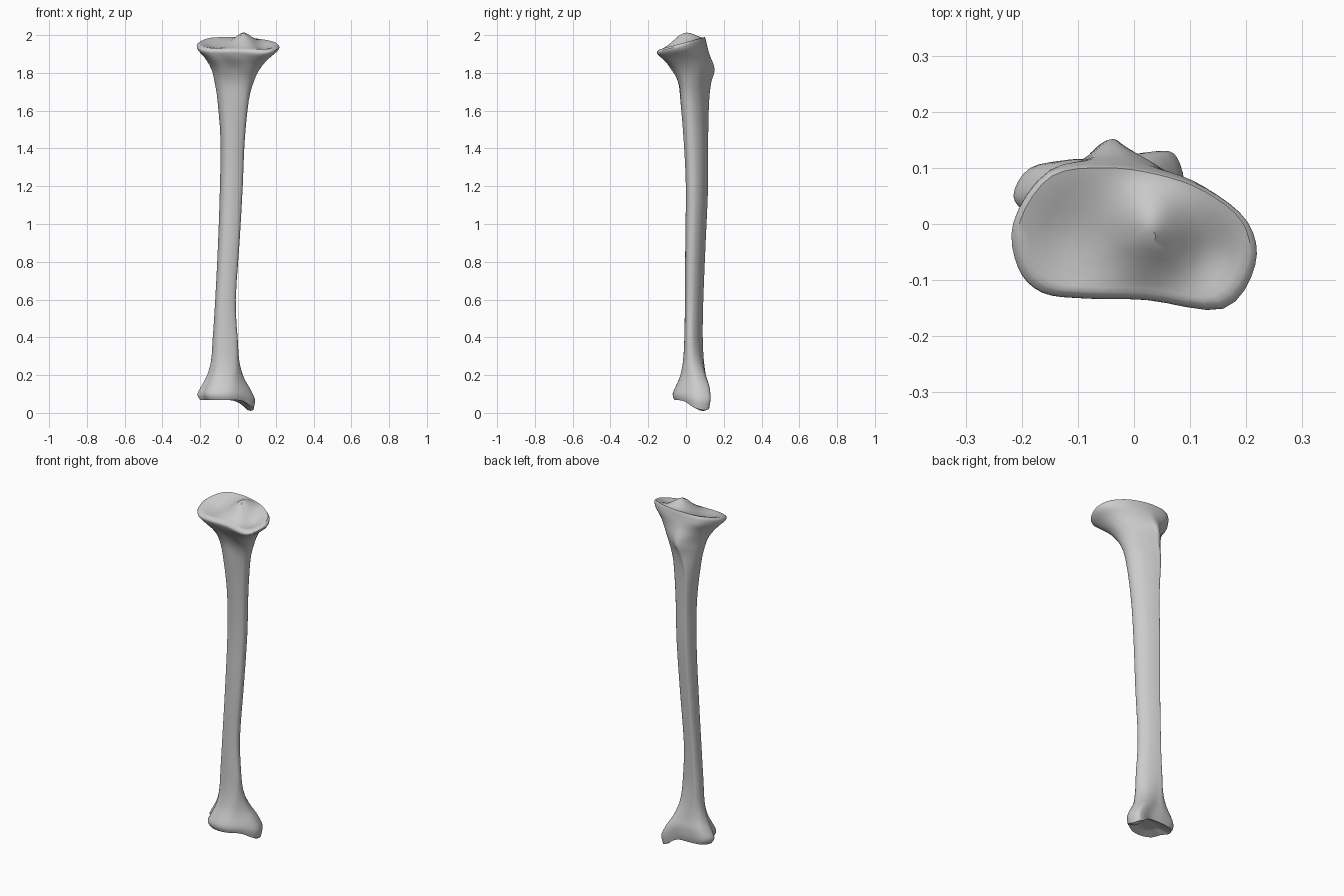
import bpy, bmesh, math
from mathutils import Vector

if "Cube" in bpy.data.objects:
    bpy.data.objects.remove(bpy.data.objects["Cube"], do_unlink=True)

# Bone colour
bone_grey = bpy.data.materials.new("bone_grey")
bone_grey.use_nodes = True
colour = (0.6, 0.6, 0.6, 1)
bone_grey.diffuse_color = colour
bone_grey.node_tree.nodes["Principled BSDF"].inputs["Base Color"].default_value = colour

# Cross-section outlines in a unit box, each starting at the shin crest
ankle = [(.35, .92), (.1, .85), (0, .6), (.09, .4), (.17, .12), (.38, 0),
         (.62, .06), (.88, .38), (1, .65), (.96, .95), (.85, 1), (.62, .93)]
shaft = [(.1, 1), (0, .75), (.02, .45), (.1, .18), (.28, .03), (.6, 0),
         (.93, .13), (1, .35), (.92, .56), (.73, .76), (.48, .9), (.24, .99)]
tuberosity = [(.37, 1), (.15, .77), (0, .5), (.05, .2), (.2, .03), (.45, .05),
              (.75, 0), (.95, .12), (1, .35), (.9, .6), (.72, .78), (.5, .94)]
plateau = [(.38, 1), (.14, .94), (0, .6), (.02, .28), (.12, .11), (.3, .07),
           (.55, .06), (.87, 0), (1, .3), (.97, .6), (.8, .83), (.6, .95)]
OUTLINES = [ankle, shaft, tuberosity, plateau]

# Heights up the bone: z, x min, x max, y min, y max, outline blend, tilt
ROWS = [
    (.068, -.2, .082, -.06, .122, 0, 0),
    (.1, -.215, .088, -.07, .13, 0, 0),
    (.15, -.19, .055, -.05, .125, .2, 0),
    (.2, -.165, .032, -.03, .11, .4, 0),
    (.28, -.143, .01, -.015, .095, .75, 0),
    (.4, -.133, -.002, -.008, .087, 1, 0),
    (.6, -.12, -.012, -.005, .09, 1, 0),
    (.9, -.105, .008, -.003, .102, 1, 0),
    (1.2, -.095, .025, 0, .115, 1, 0),
    (1.45, -.092, .036, -.012, .115, 1, 0),
    (1.65, -.11, .058, -.03, .12, 1.2, 0),
    (1.75, -.125, .085, -.045, .132, 1.7, 0),
    (1.82, -.14, .115, -.08, .15, 2, 0),
    (1.88, -.175, .165, -.125, .125, 2.6, .1),
    (1.92, -.207, .205, -.147, .112, 3, .18),
    (1.945, -.215, .216, -.15, .105, 3, .25),
    (1.957, -.203, .204, -.137, .1, 3, .27),
]


def spline(a, b, c, d, t):
    """Smooth blend from b to c, component by component."""
    return [q + t / 2 * (r - p + t * (2 * p - 5 * q + 4 * r - s + t * (3 * (q - r) + s - p)))
            for p, q, r, s in zip(a, b, c, d)]


def smooth_loop(points, steps):
    n = len(points)
    return [spline(points[i - 1], points[i], points[(i + 1) % n], points[(i + 2) % n], k / steps)
            for i in range(n) for k in range(steps)]


def smooth_rows(rows, steps):
    padded = [rows[0]] + rows + [rows[-1]]
    result = [spline(*padded[i:i + 4], k / steps)
              for i in range(len(rows) - 1) for k in range(steps)]
    return result + [rows[-1]]


def bump(x, y, cx, cy, width, depth):
    return math.exp(-((x - cx) / width) ** 2 - ((y - cy) / depth) ** 2)


def malleolus(x, y, z):
    """Pull the inner ankle corner down into a rounded point."""
    fade = max(0, 1 - max(0, z - .068) / .07)
    return -.062 * fade * bump(x, y, .06, .085, .05, .07)


def section(row):
    z, x0, x1, y0, y1, blend, tilt = row
    blend = min(max(blend, 0), 3)
    low = min(int(blend), 2)
    f = blend - low
    mixed = [(p[0] + (q[0] - p[0]) * f, p[1] + (q[1] - p[1]) * f)
             for p, q in zip(OUTLINES[low], OUTLINES[low + 1])]
    ring = []
    for u, v in smooth_loop(mixed, 4):
        x, y = x0 + u * (x1 - x0), y0 + v * (y1 - y0)
        ring.append(Vector((x, y, z + tilt * (y + .02) + malleolus(x, y, z))))
    return ring


def joint_cap(ring, centre, scales, height):
    """Shrinking rings across a joint surface, shaped by a height rule."""
    rings = []
    for s in scales:
        level = []
        for p in ring:
            x = centre[0] + (p.x - centre[0]) * s
            y = centre[1] + (p.y - centre[1]) * s
            level.append(Vector((x, y, height(x, y, 1 - s))))
        rings.append(level)
    return rings


def knee_height(x, y, inward):
    z = 1.957 + .27 * (y + .02)
    ridge = .052 * bump(x, y, .03, -.01, .055, .07)
    dishes = .018 * bump(x, y, -.12, -.02, .07, .08) + .02 * bump(x, y, .14, -.06, .05, .06)
    return z + min(1, inward * 4) * (ridge - dishes)


def ankle_height(x, y, inward):
    return .068 + malleolus(x, y, 0) + .018 * min(1, inward * 2)


# Join all rings into one closed skin
rings = [section(r) for r in smooth_rows(ROWS, 3)]
scales = (.92, .8, .66, .52, .38, .24, .1)
bottom = joint_cap(rings[0], (-.06, .03), scales, ankle_height)
top = joint_cap(rings[-1], (.02, -.02), scales, knee_height)
rings = bottom[::-1] + rings + top

bm = bmesh.new()
loops = [[bm.verts.new(p) for p in ring] for ring in rings]
count = len(loops[0])
for lower, upper in zip(loops, loops[1:]):
    for i in range(count):
        j = (i + 1) % count
        bm.faces.new((lower[i], lower[j], upper[j], upper[i]))
bm.faces.new(loops[0][::-1])
bm.faces.new(loops[-1])
bmesh.ops.recalc_face_normals(bm, faces=bm.faces)

mesh = bpy.data.meshes.new("shin_bone")
bm.to_mesh(mesh)
bm.free()
mesh.materials.append(bone_grey)
shin_bone = bpy.data.objects.new("shin_bone", mesh)
bpy.context.collection.objects.link(shin_bone)

# Smooth shading with sharp joint rims
bpy.ops.object.select_all(action="DESELECT")
shin_bone.select_set(True)
bpy.context.view_layer.objects.active = shin_bone
bpy.ops.object.shade_smooth_by_angle(angle=math.radians(40))
